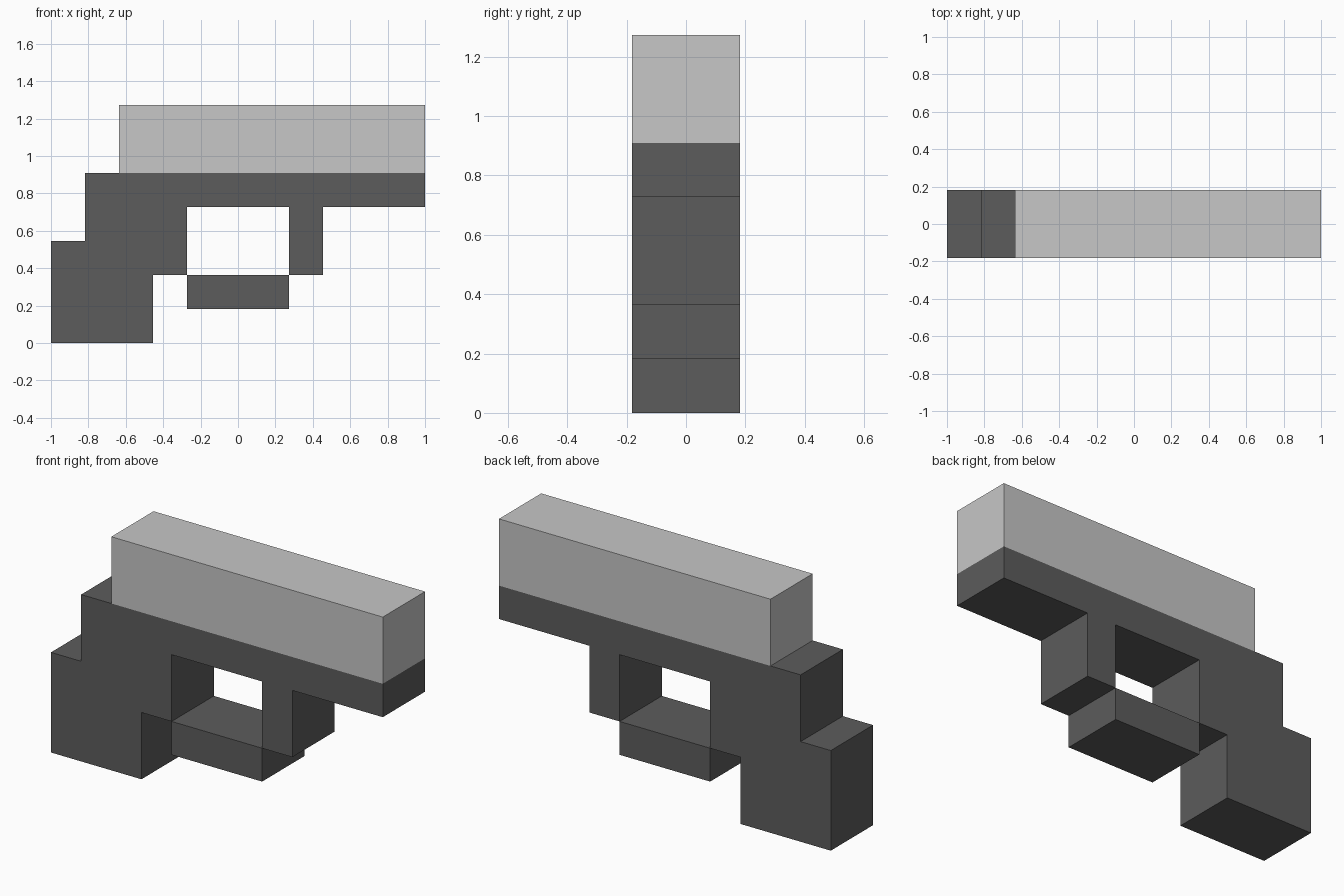
import bpy
import bmesh

cube = bpy.data.objects.get("Cube")
if cube:
    bpy.data.objects.remove(cube, do_unlink=True)

U = 2 / 11      # block size: the model is 11 blocks long
DEPTH = 2       # every part is two blocks deep


def material(name, value):
    mat = bpy.data.materials.new(name)
    mat.use_nodes = True
    colour = (value, value, value, 1)
    mat.diffuse_color = colour
    mat.node_tree.nodes["Principled BSDF"].inputs["Base Color"].default_value = colour
    return mat


def extruded(name, profile, mat):
    """Extrude an x-z outline, given in blocks, through the depth."""
    bm = bmesh.new()
    face = bm.faces.new([bm.verts.new((x * U, -DEPTH / 2 * U, z * U)) for x, z in profile])
    new = bmesh.ops.extrude_face_region(bm, geom=[face])["geom"]
    verts = [v for v in new if isinstance(v, bmesh.types.BMVert)]
    bmesh.ops.translate(bm, verts=verts, vec=(0, DEPTH * U, 0))
    bmesh.ops.recalc_face_normals(bm, faces=bm.faces)
    mesh = bpy.data.meshes.new(name)
    bm.to_mesh(mesh)
    bm.free()
    mesh.materials.append(mat)
    obj = bpy.data.objects.new(name, mesh)
    bpy.context.collection.objects.link(obj)
    return obj


def block(name, x0, x1, z0, z1, mat):
    return extruded(name, [(x0, z0), (x1, z0), (x1, z1), (x0, z1)], mat)


dark = material("dark grey", 0.107)
light = material("light grey", 0.571)

# Stepped frame with the grip and the front post
extruded("frame_and_grip", [
    (-5.5, 0), (-2.5, 0), (-2.5, 2), (-1.5, 2), (-1.5, 4), (1.5, 4), (1.5, 2),
    (2.5, 2), (2.5, 4), (5.5, 4), (5.5, 5), (-4.5, 5), (-4.5, 3), (-5.5, 3)], dark)

# Bar under the opening
block("guard_bar", -1.5, 1.5, 1, 2, dark)

# Long top block
block("top_slide", -3.5, 5.5, 5, 7, light)
